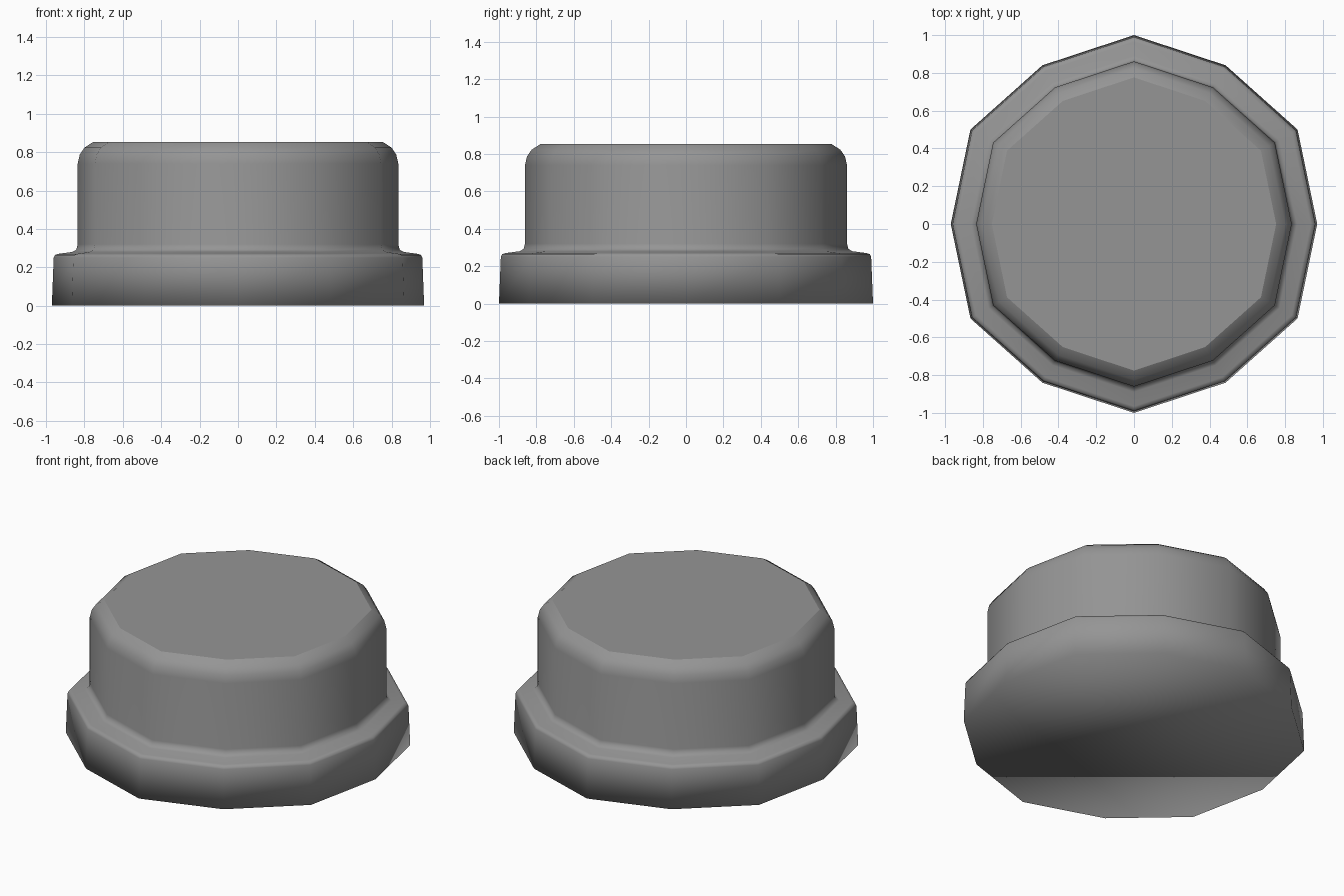
import bpy, bmesh
from math import sin, cos, pi

cube = bpy.data.objects.get("Cube")
if cube:
    bpy.data.objects.remove(cube, do_unlink=True)

# One grey for the whole piece
grey = bpy.data.materials.new("plain grey")
grey.use_nodes = True
colour = (0.3, 0.3, 0.3, 1)
grey.diffuse_color = colour
grey.node_tree.nodes["Principled BSDF"].inputs["Base Color"].default_value = colour

SIDES = 12
# Profile from the base up: (radius, height)
PROFILE = [(1.0, 0.0), (0.99, 0.25), (0.983, 0.264), (0.965, 0.27),
           (0.89, 0.28), (0.868, 0.292), (0.861, 0.32),
           (0.861, 0.74), (0.85, 0.787), (0.825, 0.823), (0.776, 0.854)]


def ring(bm, radius, z):
    # Every other corner sits slightly further in
    verts = []
    for i in range(SIDES):
        r = radius * (1.0 if i % 2 else 0.97)
        a = 2 * pi * i / SIDES
        verts.append(bm.verts.new((r * cos(a), r * sin(a), z)))
    return verts


# Flange, neck and rounded shoulder as one lathed body
bm = bmesh.new()
rings = [ring(bm, r, z) for r, z in PROFILE]
for low, high in zip(rings, rings[1:]):
    for i in range(SIDES):
        j = (i + 1) % SIDES
        bm.faces.new((low[i], low[j], high[j], high[i]))

# Base blends softly into the sides, lid is flat with a crisp rim
bm.faces.new(rings[0][::-1])
lid = bm.faces.new(rings[-1])
for face in bm.faces:
    face.smooth = True
for edge in lid.edges:
    edge.smooth = False

mesh = bpy.data.meshes.new("flanged_cap")
bm.to_mesh(mesh)
bm.free()
mesh.materials.append(grey)
cap = bpy.data.objects.new("flanged_cap", mesh)
bpy.context.collection.objects.link(cap)
